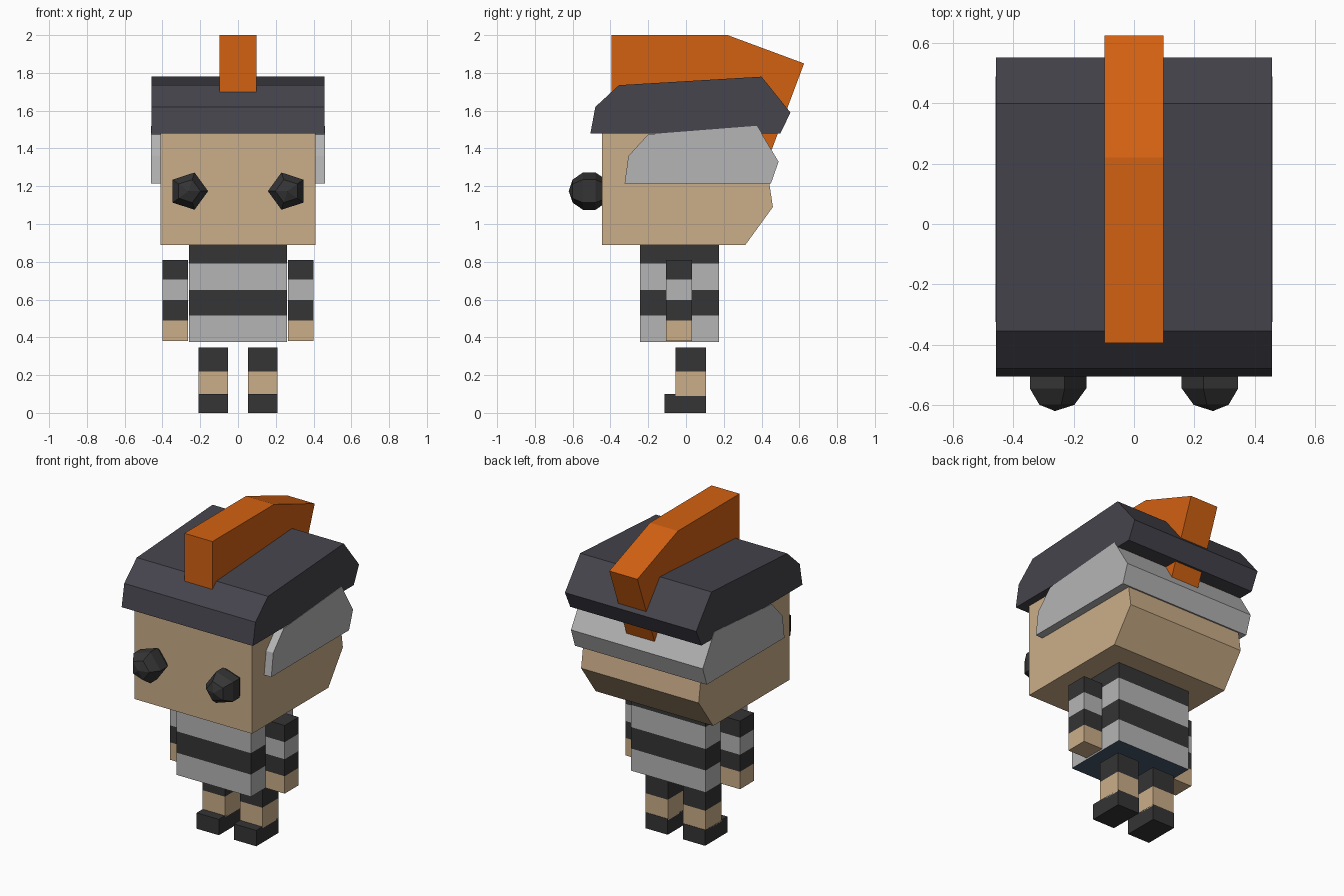
import bpy, bmesh, math
from mathutils import Matrix

if "Cube" in bpy.data.objects:
    bpy.data.objects.remove(bpy.data.objects["Cube"])


def material(name, r, g, b):
    m = bpy.data.materials.new(name)
    m.diffuse_color = (r, g, b, 1)
    m.use_nodes = True
    m.node_tree.nodes["Principled BSDF"].inputs["Base Color"].default_value = m.diffuse_color
    return m


skin = material("skin", 0.60, 0.42, 0.25)
light = material("light_grey", 0.46, 0.46, 0.46)
dark = material("dark_grey", 0.036, 0.035, 0.035)
slate = material("slate", 0.060, 0.058, 0.073)
orange = material("orange", 0.65, 0.12, 0.006)
navy = material("navy", 0.06, 0.10, 0.15)


def finish(bm, name, mats):
    bmesh.ops.recalc_face_normals(bm, faces=bm.faces)
    me = bpy.data.meshes.new(name)
    bm.to_mesh(me)
    bm.free()
    for m in mats:
        me.materials.append(m)
    ob = bpy.data.objects.new(name, me)
    bpy.context.collection.objects.link(ob)
    return ob


def extrude_profile(name, half_width, profile, mat):
    """Side profile of (y, z) points swept across x."""
    bm = bmesh.new()
    face = bm.faces.new([bm.verts.new((-half_width, y, z)) for y, z in profile])
    ext = bmesh.ops.extrude_face_region(bm, geom=[face])["geom"]
    bmesh.ops.translate(bm, vec=(2 * half_width, 0, 0),
                        verts=[v for v in ext if isinstance(v, bmesh.types.BMVert)])
    # the source cap is kept by the extrusion only if it is still present
    bmesh.ops.holes_fill(bm, edges=bm.edges, sides=0)
    return finish(bm, name, [mat])


def striped_block(name, x, y, levels, mats, base=None):
    """Box with stacked colour bands between z levels; optional underside colour."""
    bm = bmesh.new()
    rings = [[bm.verts.new(p + (z,)) for p in
              ((x[0], y[0]), (x[1], y[0]), (x[1], y[1]), (x[0], y[1]))] for z in levels]
    for i, (lo, hi) in enumerate(zip(rings, rings[1:])):
        for k in range(4):
            n = (k + 1) % 4
            bm.faces.new((lo[k], lo[n], hi[n], hi[k])).material_index = i
    bm.faces.new(rings[0]).material_index = len(mats) if base else 0
    bm.faces.new(rings[-1]).material_index = len(mats) - 1
    return finish(bm, name, mats + ([base] if base else []))


def mirror(ob):
    mod = ob.modifiers.new("mirror", 'MIRROR')
    mod.use_clip = False
    mod.use_mirror_merge = False


# Head, hair band, cap and crest
extrude_profile("head", 0.41, [(-0.445, 0.89), (0.315, 0.89), (0.46, 1.09),
                               (0.39, 1.55), (-0.445, 1.55)], skin)
extrude_profile("hair_band", 0.46, [(-0.325, 1.215), (0.45, 1.215), (0.49, 1.33),
                                    (0.375, 1.52), (-0.20, 1.475), (-0.305, 1.36)], light)
extrude_profile("cap", 0.458, [(-0.506, 1.48), (0.50, 1.48), (0.553, 1.59), (0.40, 1.78),
                               (-0.355, 1.735), (-0.48, 1.62)], slate)
extrude_profile("crest", 0.098, [(-0.395, 1.60), (0.43, 1.33), (0.625, 1.85),
                                 (0.22, 2.0), (-0.395, 2.0)], orange)

# Eyes: five-sided low-poly balls with poles pointing forward
bm = bmesh.new()
bmesh.ops.create_uvsphere(bm, u_segments=5, v_segments=5, radius=0.109)
bm.transform(Matrix.Translation((0.262, -0.512, 1.174))
             @ Matrix.Rotation(math.radians(90), 4, 'X')
             @ Matrix.Rotation(math.radians(90), 4, 'Z'))
top = max(v.co.z for v in bm.verts)
mirror(finish(bm, "eyes", [dark]))

# Striped torso with coloured underside
striped_block("torso", (-0.26, 0.26), (-0.243, 0.175),
              [0.375, 0.515, 0.65, 0.79, 0.89], [light, dark, light, dark], navy)

# Arms and legs
mirror(striped_block("arms", (0.265, 0.40), (-0.106, 0.033),
                     [0.38, 0.49, 0.597, 0.705, 0.81], [skin, dark, light, dark]))
mirror(striped_block("legs", (0.053, 0.208), (-0.055, 0.105),
                     [0.09, 0.22, 0.345], [skin, dark]))
mirror(striped_block("shoes", (0.053, 0.208), (-0.115, 0.107), [0, 0.10], [dark]))
